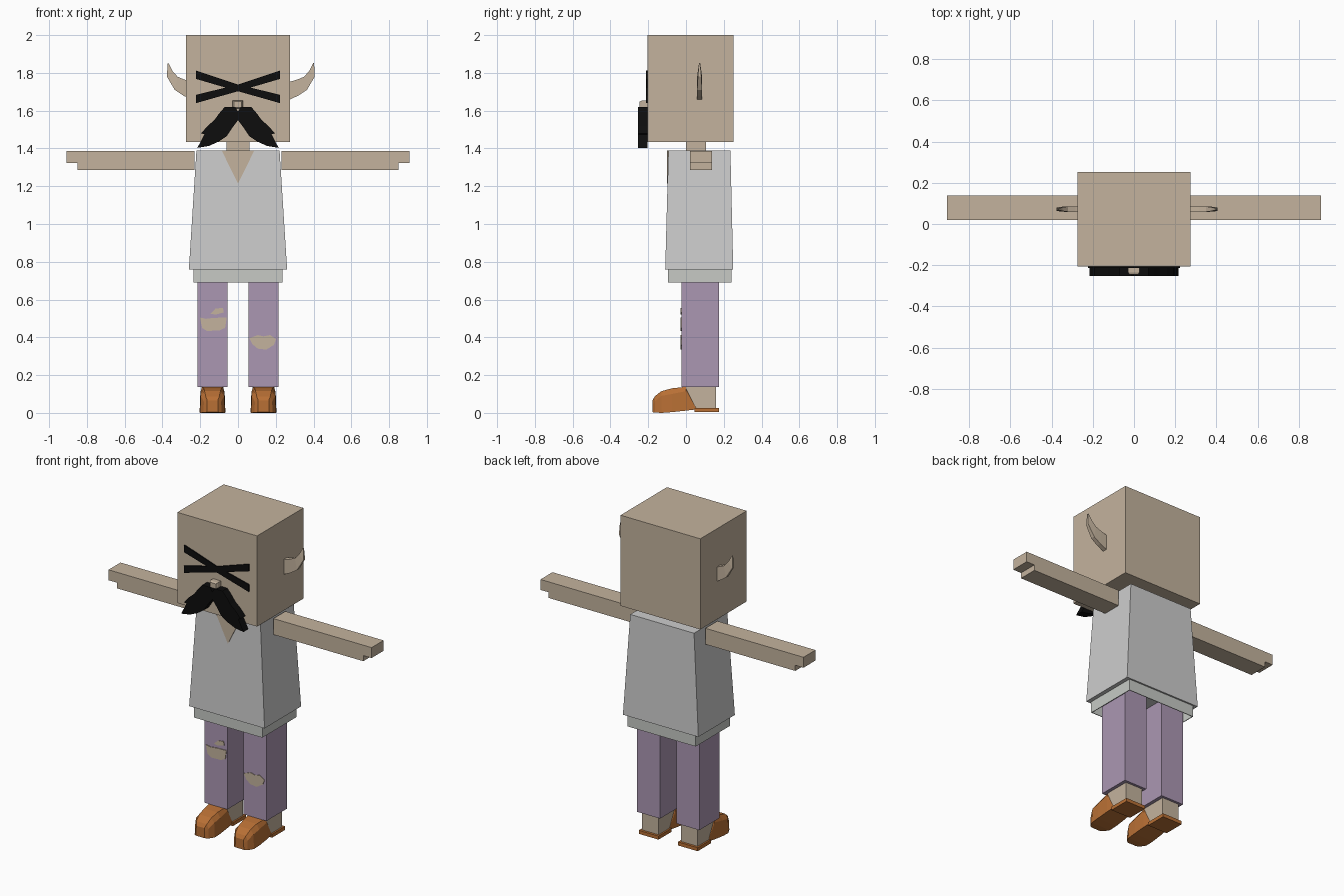
import bpy
import bmesh

cube = bpy.data.objects.get("Cube")
if cube:
    bpy.data.objects.remove(cube, do_unlink=True)


def material(name, r, g, b):
    m = bpy.data.materials.new(name)
    m.use_nodes = True
    m.diffuse_color = (r, g, b, 1)
    bsdf = m.node_tree.nodes["Principled BSDF"]
    bsdf.inputs["Base Color"].default_value = (r, g, b, 1)
    bsdf.inputs["Roughness"].default_value = 0.8
    return m


SKIN = material("skin", 0.55, 0.45, 0.34)
SHIRT = material("shirt grey", 0.61, 0.61, 0.61)
HEM = material("hem grey", 0.57, 0.59, 0.56)
PANTS = material("purple cloth", 0.41, 0.31, 0.45)
LEATHER = material("orange leather", 0.48, 0.16, 0.035)
BLACK = material("black hair", 0.004, 0.004, 0.004)


def loft(name, rings, mat, caps=True):
    """Join matching rings of points into one solid."""
    bm = bmesh.new()
    loops = [[bm.verts.new(p) for p in ring] for ring in rings]
    n = len(loops[0])
    for a, b in zip(loops, loops[1:]):
        for i in range(n):
            j = (i + 1) % n
            bm.faces.new((a[i], a[j], b[j], b[i]))
    if caps:
        bm.faces.new(loops[0][::-1])
        bm.faces.new(loops[-1])
    bmesh.ops.recalc_face_normals(bm, faces=bm.faces)
    mesh = bpy.data.meshes.new(name)
    bm.to_mesh(mesh)
    bm.free()
    mesh.materials.append(mat)
    obj = bpy.data.objects.new(name, mesh)
    bpy.context.collection.objects.link(obj)
    return obj


def rect(x0, x1, y0, y1, z):
    return [(x0, y0, z), (x1, y0, z), (x1, y1, z), (x0, y1, z)]


def box(name, x, y, z, mat, caps=True):
    return loft(name, [rect(*x, *y, h) for h in z], mat, caps)


def prism(name, outline, y0, y1, mat, side=1, shift=0):
    """Extrude an x-z outline along y, optionally mirrored."""
    return loft(name, [[(side * x + shift, y, z) for x, z in outline]
                       for y in (y0, y1)], mat)


# Head, neck and body
box("head", (-0.275, 0.275), (-0.205, 0.252), (1.435, 2.0), SKIN)
box("neck", (-0.062, 0.062), (0.0, 0.107), (1.38, 1.44), SKIN)
loft("shirt", [rect(-0.26, 0.26, -0.11, 0.25, 0.76),
               rect(-0.22, 0.22, -0.093, 0.235, 1.39)], SHIRT)
hem = box("shirt_hem", (-0.235, 0.235), (-0.096, 0.24), (0.69, 0.765), HEM, caps=False)
wall = hem.modifiers.new("cloth thickness", "SOLIDIFY")
wall.thickness = 0.006
prism("neckline", [(-0.087, 1.39), (0, 1.215), (0.087, 1.39)], -0.1, -0.091, SKIN)

# Face
bar = [(-0.222, 1.812), (-0.222, 1.768), (0, 1.703),
       (0.222, 1.64), (0.222, 1.684), (0, 1.738)]
whisker = [(0, 1.55), (0, 1.595), (0.015, 1.62), (0.07, 1.62), (0.1, 1.585),
           (0.125, 1.55), (0.16, 1.52), (0.195, 1.48), (0.178, 1.475),
           (0.215, 1.403), (0.155, 1.413), (0.105, 1.435), (0.06, 1.465),
           (0.03, 1.51)]
nose_back = [(-0.028, -0.204, 1.612), (0.026, -0.204, 1.612),
             (0.026, -0.204, 1.653), (-0.028, -0.204, 1.653)]
nose_front = [(x * 0.75, -0.246, 1.633 + (z - 1.633) * 0.75) for x, _, z in nose_back]
nose_mid = [(x, -0.235, z) for x, _, z in nose_back]
loft("nose", [nose_back, nose_mid, nose_front], SKIN)

# Horn cross-sections: lower point, upper point, half thickness
horn = [((0.25, 1.655), (0.25, 1.75), 0.014),
        ((0.305, 1.68), (0.30, 1.765), 0.014),
        ((0.35, 1.71), (0.335, 1.78), 0.013),
        ((0.391, 1.78), (0.362, 1.81), 0.009),
        ((0.388, 1.85), (0.384, 1.853), 0.003)]

# Arm outline with the notch under the fingertips
arm = [(0.23, 1.287), (0.85, 1.287), (0.85, 1.322), (0.907, 1.322),
       (0.907, 1.387), (0.23, 1.387)]

# Shoe sections: y, sole half width, top half width, bottom, shoulder, top
shoe = [(-0.178, 0.03, 0.028, 0.004, 0.04, 0.066),
        (-0.165, 0.048, 0.036, 0.002, 0.06, 0.088),
        (-0.13, 0.066, 0.042, 0.0, 0.09, 0.115),
        (-0.075, 0.068, 0.046, 0.004, 0.1, 0.13),
        (0.0, 0.066, 0.055, 0.012, 0.115, 0.138),
        (0.052, 0.062, 0.055, 0.018, 0.026, 0.032)]

for side, word in ((1, "left"), (-1, "right")):
    prism(word + "_crossed_bar", bar, -0.213, -0.204, BLACK, side)
    prism(word + "_moustache", whisker, -0.253, -0.204, BLACK, side)
    prism(word + "_arm", arm, 0.02, 0.138, SKIN, side)

    rings = []
    for (lx, lz), (ux, uz), t in horn:
        rings.append([(side * x + 0.015, 0.072 + y, z) for x, y, z in
                      ((lx, -t, lz), (lx, t, lz), (ux, t, uz), (ux, -t, uz))])
    loft(word + "_horn", rings, SKIN)

    # Leg, ankle and shoe share one centre line
    c = side * 0.135
    box(word + "_trouser_leg", (c - 0.079, c + 0.079), (-0.025, 0.175), (0.138, 0.77), PANTS)
    box(word + "_ankle", (c - 0.058, c + 0.058), (0.0, 0.16), (0.02, 0.15), SKIN)
    box(word + "_shoe_heel", (c - 0.068, c + 0.068), (0.045, 0.175), (0.004, 0.026), LEATHER)
    rings = []
    for y, w, t, low, mid, top in shoe:
        half = [(w, low), (w * 0.95, mid), (t, top)]
        ring = half + [(-x, z) for x, z in reversed(half)]
        rings.append([(c + x, y, z) for x, z in ring])
    loft(word + "_shoe", rings, LEATHER)

# Torn holes showing the knees
holes = {
    "right_knee_hole": [(-0.202, 0.505), (-0.17, 0.498), (-0.13, 0.503), (-0.06, 0.505),
                        (-0.068, 0.45), (-0.1, 0.436), (-0.165, 0.434), (-0.19, 0.45)],
    "right_small_hole": [(-0.145, 0.525), (-0.12, 0.552), (-0.08, 0.556),
                         (-0.075, 0.532), (-0.12, 0.52)],
    "left_knee_hole": [(0.06, 0.395), (0.105, 0.412), (0.135, 0.405), (0.17, 0.412),
                       (0.202, 0.39), (0.19, 0.36), (0.15, 0.335), (0.105, 0.34),
                       (0.075, 0.365)],
}
for name, outline in holes.items():
    prism(name, outline, -0.029, -0.022, SKIN)
